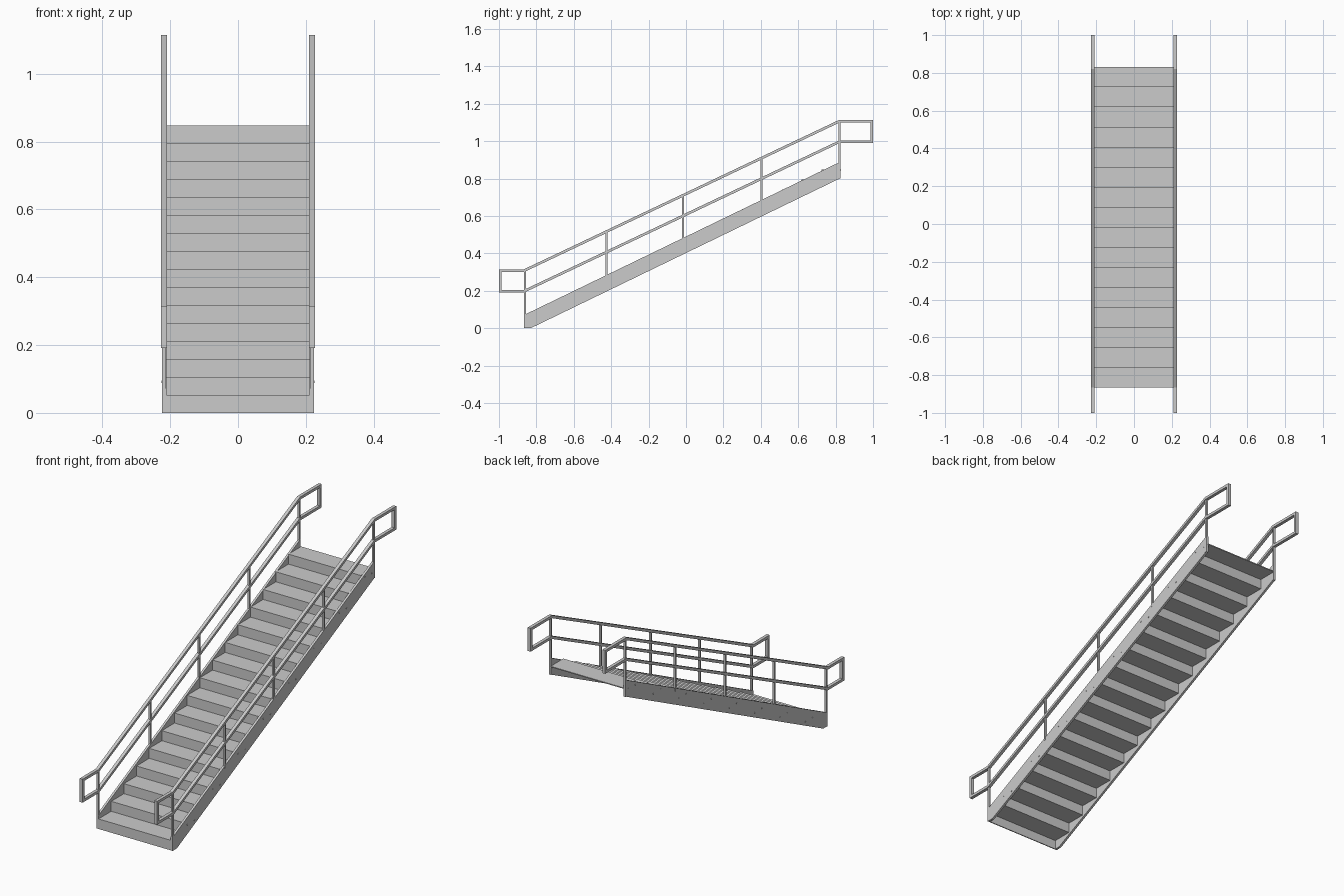
import bpy, bmesh
from mathutils import Vector, Matrix

if "Cube" in bpy.data.objects:
    bpy.data.objects.remove(bpy.data.objects["Cube"])

N = 16
Y0, Y1 = -0.865, 0.83
RUN, RISE, T = (Y1 - Y0) / N, 0.053, 0.005


def finish(name, bm, mirror=True):
    bmesh.ops.recalc_face_normals(bm, faces=bm.faces)
    me = bpy.data.meshes.new(name)
    bm.to_mesh(me)
    bm.free()
    ob = bpy.data.objects.new(name, me)
    bpy.context.collection.objects.link(ob)
    if mirror:
        ob.modifiers.new("Mirror", 'MIRROR').use_axis[0] = True
    return ob


def prism(bm, pts, x0, x1):
    """Extrude a (y, z) outline from x0 to x1."""
    face = bm.faces.new([bm.verts.new((x0, y, z)) for y, z in pts])
    ext = bmesh.ops.extrude_face_region(bm, geom=[face])
    verts = [v for v in ext['geom'] if isinstance(v, bmesh.types.BMVert)]
    bmesh.ops.translate(bm, verts=verts, vec=(x1 - x0, 0, 0))


# folded sheet of treads and risers
upper, lower = [], []
for i in range(N):
    y = Y0 + i * RUN
    upper += [(y, i * RISE), (y, (i + 1) * RISE)]
    lower += [(y + T, max(0, i * RISE - T)), (y + T, (i + 1) * RISE - T)]
upper.append((Y1, N * RISE))
lower.append((Y1, N * RISE - T))
bm = bmesh.new()
prism(bm, upper + lower[::-1], -0.212, 0.212)
finish("treads_and_risers", bm, False)

# side stringers
bm = bmesh.new()
prism(bm, [(Y0, 0), (Y0, 0.071), (0.826, 0.89), (0.826, 0.802), (-0.83, 0)], 0.211, 0.223)
finish("stringers", bm)

# bolt heads in pairs beside every second tread
bm = bmesh.new()
for i in range(1, N, 2):
    for dy in (0.018, 0.078):
        m = Matrix.Translation((0.2235, Y0 + i * RUN + dy, (i + 1) * RISE - 0.014))
        bmesh.ops.create_cone(bm, cap_ends=True, segments=8, radius1=0.004, radius2=0.004,
                              depth=0.003, matrix=m @ Matrix.Rotation(1.5707963, 4, 'Y'))
finish("bolts", bm)

# posts
bm = bmesh.new()
for y, z0, z1 in [(-0.860, 0, 0.31), (-0.425, 0.27, 0.516), (-0.016, 0.47, 0.71),
                  (0.404, 0.67, 0.908), (0.821, 0.80, 1.107)]:
    prism(bm, [(y - 0.005, z0), (y + 0.005, z0), (y + 0.005, z1), (y - 0.005, z1)], 0.2125, 0.2235)
finish("posts", bm)

# handrail and midrail: one closed mitred loop of square bar
path = [Vector(p) for p in [(-0.993, 0.308), (-0.865, 0.308), (0.821, 1.107), (0.993, 1.107),
                            (0.993, 0.997), (0.821, 0.997), (-0.865, 0.198), (-0.993, 0.198)]]
bm = bmesh.new()
rings = []
for i, p in enumerate(path):
    a = (p - path[i - 1]).normalized()
    b = (path[(i + 1) % len(path)] - p).normalized()
    na, nb = Vector((-a.y, a.x)), Vector((-b.y, b.x))
    off = (na + nb) / (1 + na.dot(nb)) * 0.007
    rings.append([bm.verts.new((x, *(p + off * s)))
                  for x, s in ((0.210, 1), (0.227, 1), (0.227, -1), (0.210, -1))])
for i, r in enumerate(rings):
    q = rings[i - 1]
    for k in range(4):
        bm.faces.new((q[k], q[(k + 1) % 4], r[(k + 1) % 4], r[k]))
finish("handrails", bm)
